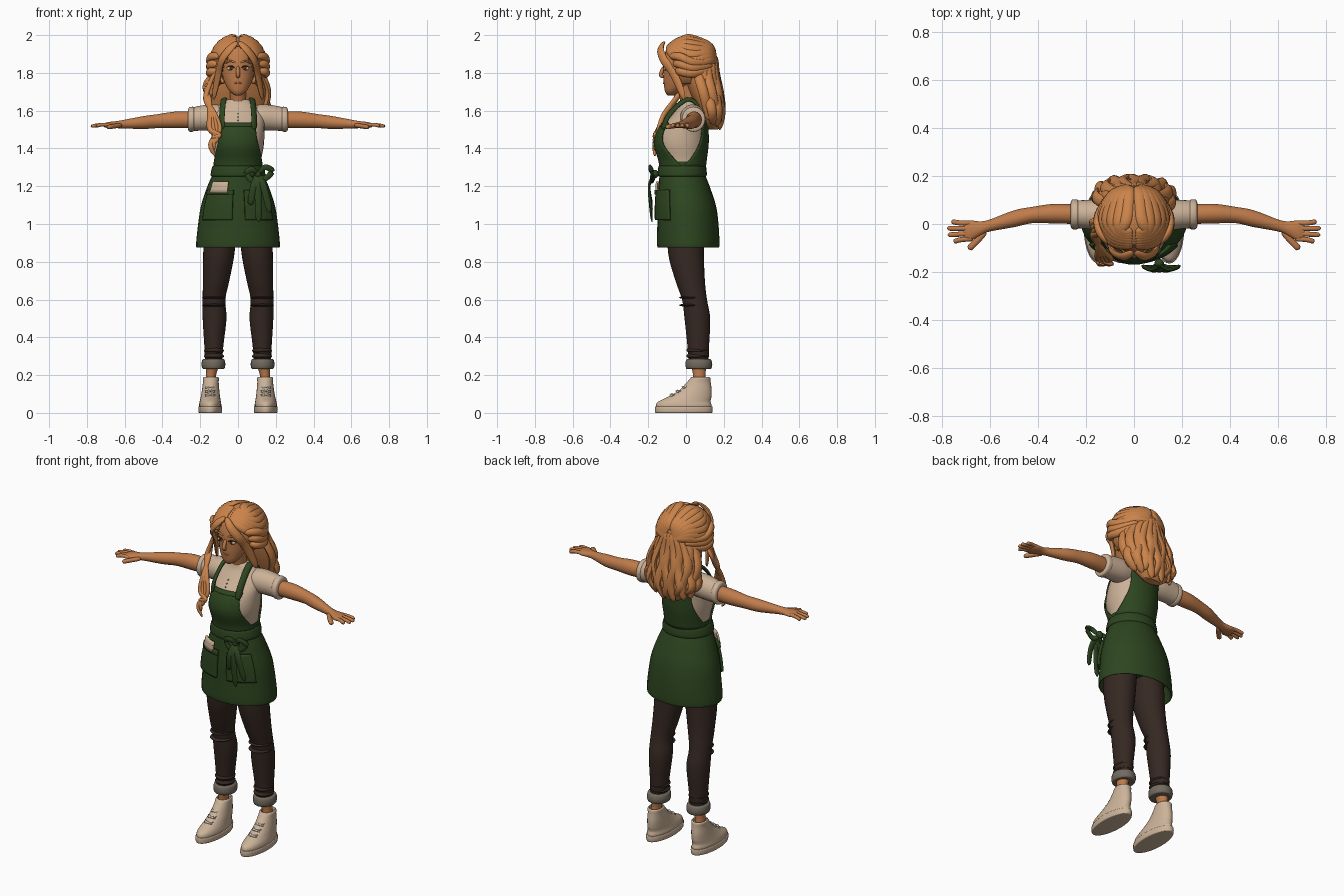
import bpy, bmesh, math
from mathutils import Vector

cube = bpy.data.objects.get("Cube")
if cube:
    bpy.data.objects.remove(cube, do_unlink=True)


def material(name, *rgb):
    m = bpy.data.materials.new(name)
    m.use_nodes = True
    m.diffuse_color = (*rgb, 1)
    node = next(n for n in m.node_tree.nodes if n.type == 'BSDF_PRINCIPLED')
    node.inputs["Base Color"].default_value = (*rgb, 1)
    return m


HAIR = material("copper_hair", .60, .23, .07)
SKIN = material("warm_skin", .52, .20, .07)
GREEN = material("apron_green", .026, .06, .014)
BROWN = material("trouser_brown", .036, .021, .016)
GREY = material("cuff_grey", .17, .145, .115)
SHIRT = material("shirt_cream", .60, .44, .31)
SHOE = material("shoe_cream", .60, .45, .32)
WHITE = material("eye_white", .7, .6, .5)
DARK = material("dark_brown", .06, .025, .012)
LIPS = material("lip_red", .36, .11, .05)
SIDES = (("left", 1), ("right", -1))


# ---- helpers ----
def spline(keys, n=6):
    """Catmull-Rom samples through tuples of any length."""
    out, last = [], len(keys) - 1
    for i in range(last):
        quad = [keys[max(0, min(last, i + k))] for k in (-1, 0, 1, 2)]
        for j in range(n):
            t = j / n
            out.append(tuple(b + t * ((c - a) / 2 + t * (a - 2.5 * b + 2 * c - d / 2
                       + t * (1.5 * (b - c) + (d - a) / 2))) for a, b, c, d in zip(*quad)))
    return out + [tuple(keys[-1])]


def build(name, rows, mat, closed=True):
    """Mesh from rows of points; closed rows become a capped tube."""
    bm = bmesh.new()
    grid = [[bm.verts.new(p) for p in row] for row in rows]
    n = len(grid[0])
    for a, b in zip(grid, grid[1:]):
        for i in range(n if closed else n - 1):
            j = (i + 1) % n
            bm.faces.new((a[i], a[j], b[j], b[i]))
    if closed:
        bm.faces.new(grid[0])
        bm.faces.new(grid[-1])
    bmesh.ops.recalc_face_normals(bm, faces=bm.faces)
    return finish(name, bm, mat)


def finish(name, bm, mat):
    mesh = bpy.data.meshes.new(name)
    bm.to_mesh(mesh)
    bm.free()
    mesh.materials.append(mat)
    ob = bpy.data.objects.new(name, mesh)
    bpy.context.collection.objects.link(ob)
    bpy.ops.object.select_all(action='DESELECT')
    ob.select_set(True)
    bpy.context.view_layer.objects.active = ob
    bpy.ops.object.shade_smooth_by_angle(angle=math.radians(50))
    return ob


def oval(c, u, v, n=28):
    turn = [2 * math.pi * i / n for i in range(n)]
    return [c + u * math.cos(a) + v * math.sin(a) for a in turn]


def loft(name, keys, mat, side=1, along='z', n=5):
    """Keys are position, two centre coordinates and two radii."""
    rows = []
    for t, a, b, ra, rb in spline(keys, n):
        if along == 'z':
            rows.append(oval(Vector((a * side, b, t)), Vector((ra, 0, 0)), Vector((0, rb, 0))))
        else:
            rows.append(oval(Vector((t * side, a, b)), Vector((0, ra, 0)), Vector((0, 0, rb))))
    return build(name, rows, mat)


def strand(name, path, width, thick, mat, hub=(0, 0, 1.8), p=4, n=6):
    """Flattened tapering tube whose flat side faces away from the hub."""
    pts = [Vector(q) for q in spline(path, n)]
    rows, last = [], len(pts) - 1
    for i, q in enumerate(pts):
        tan = (pts[min(last, i + 1)] - pts[max(0, i - 1)]).normalized()
        u = tan.cross(q - Vector(hub)).normalized()
        s = max(.03, 1 - abs(2 * i / last - 1) ** p) ** .5
        rows.append(oval(q, u * width * s, u.cross(tan) * thick * s, 10))
    return build(name, rows, mat)


def patch(name, base, z0, z1, a0, a1, mat, gap=.006, thick=.008, rows=14):
    """Cloth panel hugging a loft; a0 and a1 give its angles from the front at height z."""
    rings, out = sorted(spline(base, 8)), []
    for r in range(rows + 1):
        z = z0 + (z1 - z0) * r / rows
        k = max(i for i in range(len(rings) - 1) if rings[i][0] <= z)
        lo, hi = rings[k], rings[k + 1]
        f = (z - lo[0]) / (hi[0] - lo[0])
        _, cx, cy, rx, ry = [a + (b - a) * f for a, b in zip(lo, hi)]
        angles = [math.radians(a0(z) + (a1(z) - a0(z)) * i / 20) for i in range(21)]
        out.append([(cx + (rx + gap) * math.sin(a), cy - (ry + gap) * math.cos(a), z) for a in angles])
    ob = build(name, out, mat, closed=False)
    mod = ob.modifiers.new("thickness", 'SOLIDIFY')
    mod.thickness, mod.offset = thick, 0
    return ob


def ball(name, c, r, mat):
    bm = bmesh.new()
    bmesh.ops.create_uvsphere(bm, u_segments=20, v_segments=12, radius=1)
    for v in bm.verts:
        v.co = Vector(c) + Vector([a * b for a, b in zip(v.co, r)])
    return finish(name, bm, mat)


# ---- shirt, apron and skirt ----
torso = [(1.25, 0, -.02, .125, .11), (1.33, 0, -.018, .122, .117), (1.42, 0, -.025, .137, .135),
         (1.5, 0, -.015, .14, .125), (1.57, 0, .015, .14, .095), (1.62, 0, .025, .11, .065),
         (1.65, 0, .022, .07, .05), (1.66, 0, .02, .05, .045)]
skirt = [(.96, 0, .012, .19, .14), (.885, 0, .012, .212, .155), (.89, 0, .012, .222, .165),
         (1, 0, .01, .211, .162), (1.1, 0, .003, .195, .155), (1.2, 0, -.01, .162, .135),
         (1.27, 0, -.02, .133, .12), (1.33, 0, -.02, .127, .12)]
loft("shirt_body", torso, SHIRT)
loft("apron_skirt", skirt, GREEN)
loft("waistband", [(1.25, 0, -.02, .135, .12), (1.26, 0, -.02, .145, .13),
                   (1.3, 0, -.02, .137, .127), (1.31, 0, -.02, .128, .12)], GREEN)


def bib_edge(z):
    return 40 + 50 * max(0, (1.5 - z) / .2) ** 2


patch("bib_front", torso, 1.3, 1.53, lambda z: -bib_edge(z), bib_edge, GREEN)
patch("bib_hem", torso, 1.515, 1.535, lambda z: -41, lambda z: 41, GREEN, .009, .008, 3)
patch("bib_back", torso, 1.3, 1.6, lambda z: 180 - bib_edge(z), lambda z: 180 + bib_edge(z), GREEN)
patch("right_pocket", skirt, 1.02, 1.18, lambda z: -58, lambda z: -8, GREEN, .008, .014)
patch("right_pocket_hem", skirt, 1.155, 1.18, lambda z: -59, lambda z: -7, GREEN, .013, .014, 3)
patch("left_pocket", skirt, 1.02, 1.18, lambda z: 10, lambda z: 56, GREEN, .008, .014)
patch("pocket_note", skirt, 1.165, 1.225, lambda z: -50, lambda z: -17, SHIRT, .018, .01, 3)
for i in range(3):
    ball("shirt_button", (0, -.092 - .013 * i, 1.585 - .018 * i), (.004, .004, .004), WHITE)

# Bow with two loops and hanging tails
ball("bow_knot", (.105, -.165, 1.265), (.02, .02, .022), GREEN)
for x, z in ((.18, 1.285), (.045, 1.275)):
    mid = (x + .105) / 2
    strand("bow_loop", [(.105, -.17, 1.265), (mid, -.19, z + .015), (x, -.18, z - .005),
                        (mid, -.18, z - .045), (.105, -.165, 1.255)], .009, .016, GREEN, (.11, -.17, 1))
for x, z in ((.065, 1.1), (.17, 1.06), (.11, 1.01)):
    strand("bow_tail", [(.105, -.165, 1.26), ((x + .1) / 2, -.195, 1.2), (x, -.18, z)],
           .018, .007, GREEN, (.1, .1, 1.15), 8)

# ---- arms, legs and shoes, mirrored ----
for side, s in SIDES:
    strand(side + "_apron_strap", [(s * .085, -.125, 1.5), (s * .085, -.095, 1.57), (s * .08, -.035, 1.635),
           (s * .075, .02, 1.66), (s * .08, .075, 1.62), (s * .08, .1, 1.56)], .018, .009, GREEN, (0, 0, 1.5), 12)
    loft(side + "_sleeve", [(.06, .03, 1.565, .06, .06), (.13, .036, 1.565, .066, .068),
         (.2, .04, 1.56, .06, .066), (.255, .04, 1.553, .057, .06)], SHIRT, s, 'x')
    loft(side + "_sleeve_hem", [(.232, .04, 1.555, .056, .06), (.238, .04, 1.555, .062, .066),
         (.258, .04, 1.553, .061, .064), (.264, .04, 1.552, .05, .053)], SHIRT, s, 'x')
    loft(side + "_arm", [(.22, .04, 1.552, .04, .043), (.33, .043, 1.551, .041, .044),
         (.42, .038, 1.545, .034, .037), (.5, .022, 1.537, .035, .034), (.6, -.006, 1.529, .025, .023),
         (.64, -.018, 1.526, .029, .019), (.685, -.028, 1.524, .043, .016), (.71, -.03, 1.523, .036, .01)],
         SKIN, s, 'x')
    for i, tip in enumerate((.762, .78, .777, .752)):
        y = .004 - .022 * i
        strand(side + "_finger", [(s * .67, y, 1.524), (s * .72, y - .001 * i, 1.526),
               (s * tip, y + .006 - .006 * i, 1.517)], .0105, .01, SKIN, (0, 0, 0), 8)
    strand(side + "_thumb", [(s * .62, -.03, 1.522), (s * .655, -.07, 1.518), (s * .69, -.105, 1.512)],
           .014, .012, SKIN, (0, 0, 0), 8)
    loft(side + "_trouser_leg", [(.25, .13, .067, .045, .052), (.35, .128, .065, .05, .057),
         (.5, .124, .06, .063, .068), (.6, .127, .045, .06, .066), (.7, .116, .022, .07, .078),
         (.85, .101, 0, .083, .095), (1.05, .09, 0, .086, .1)], BROWN, s)
    for z in (.3, .33, .57, .61):
        loft(side + "_trouser_fold", [(z - .012, .127, .06, .04, .045), (z, .127, .062 - .03 * (z > .5), .054
             + .009 * (z > .5), .06 + .01 * (z > .5)), (z + .014, .127, .055, .04, .045)], BROWN, s)
    loft(side + "_trouser_cuff", [(.232, .13, .068, .045, .05), (.235, .13, .068, .058, .066),
         (.258, .13, .068, .063, .071), (.282, .13, .067, .058, .065), (.286, .13, .067, .045, .05)], GREY, s)
    loft(side + "_ankle", [(.15, .145, .072, .03, .035), (.2, .143, .07, .027, .033),
         (.25, .135, .068, .035, .04)], SKIN, s)
    loft(side + "_shoe", [(.015, .147, -.012, .056, .143), (.04, .147, -.012, .059, .147),
         (.06, .147, -.008, .056, .138), (.085, .146, .02, .051, .115), (.12, .145, .05, .046, .086),
         (.16, .144, .067, .042, .064), (.185, .144, .076, .042, .052), (.19, .144, .076, .034, .044),
         (.178, .144, .076, .03, .04)], SHOE, s)
    loft(side + "_shoe_sole", [(0, .147, -.012, .056, .146), (.004, .147, -.012, .062, .152),
         (.03, .147, -.012, .063, .153), (.034, .147, -.012, .058, .148)], SHOE, s, n=3)
    for i in range(4):
        y, z = -.082 + .032 * i, .088 + .021 * i
        for d in (-1, 1):
            strand(side + "_shoe_lace", [(s * .147 - .026 * d, y + .012, z), (s * .147, y, z + .008),
                   (s * .147 + .026 * d, y + .022, z + .008)], .005, .005, WHITE, (s * .147, .1, 0), 8)

# ---- head and face ----
loft("neck", [(1.58, 0, .02, .05, .045), (1.64, 0, .015, .042, .042), (1.74, 0, -.01, .042, .045)], SKIN)
loft("head", [(1.68, 0, -.08, .012, .015), (1.69, 0, -.076, .03, .029), (1.71, 0, -.067, .05, .046),
              (1.75, 0, -.045, .072, .073), (1.8, 0, -.03, .086, .09), (1.86, 0, -.015, .093, .105),
              (1.92, 0, 0, .085, .1), (1.96, 0, 0, .05, .06)], SKIN)
strand("nose", [(0, -.115, 1.835), (0, -.127, 1.81), (0, -.133, 1.788), (0, -.118, 1.777)], .011, .011, SKIN)
strand("mouth", [(-.027, -.108, 1.753), (0, -.119, 1.745), (.027, -.108, 1.753)], .005, .004, LIPS, (0, 0, 1.75))
for side, s in SIDES:
    ball(side + "_eye", (s * .038, -.106, 1.824), (.021, .012, .011), WHITE)
    ball(side + "_iris", (s * .037, -.1145, 1.824), (.009, .005, .01), DARK)
    strand(side + "_eyelid", [(s * .016, -.116, 1.825), (s * .036, -.118, 1.837), (s * .063, -.1, 1.828)],
           .003, .004, DARK)
    strand(side + "_eyebrow", [(s * .014, -.12, 1.853), (s * .04, -.116, 1.863), (s * .07, -.095, 1.85)],
           .005, .004, HAIR)
    ball(side + "_ear", (s * .092, -.02, 1.8), (.012, .02, .03), SKIN)
    ball(side + "_earring", (s * .1, -.035, 1.745), (.008, .008, .014), HAIR)

# ---- hair cap with an arched opening for the face ----
CENTRE, RADII = Vector((0, .015, 1.85)), (.138, .15, .143)
bm = bmesh.new()
bmesh.ops.create_uvsphere(bm, u_segments=64, v_segments=40, radius=1)
for v in bm.verts:
    v.co = CENTRE + Vector([a * b for a, b in zip(v.co, RADII)])
hidden = []
for f in bm.faces:
    x, y, z = f.calc_center_median()
    if z < 1.74 or (y < -.045 and z < 1.955 - 16 * x * x):
        hidden.append(f)
bmesh.ops.delete(bm, geom=hidden, context='FACES')
cap = finish("hair_cap", bm, HAIR)
cap.modifiers.new("thickness", 'SOLIDIFY').thickness = .02


def on_cap(d, lift=1):
    d = Vector(d).normalized() * lift
    return tuple(CENTRE + Vector([a * b for a, b in zip(d, RADII)]))


# Locks swept from the parting to the back, and the locks framing the face
for side, s in SIDES:
    for i in range(7):
        e = math.radians(-8 + 14 * i)
        strand(side + "_swept_lock", [on_cap((s * .04, -.72 + .07 * i, .66 + .04 * i)),
               on_cap((s * (.3 + .3 * math.cos(e)), -.5 + .04 * i, .4 + .5 * math.sin(e))),
               on_cap((s * math.cos(e), .05, math.sin(e)), 1.04 - .005 * i),
               on_cap((s * .7 * math.cos(e), .7, .2 + .5 * math.sin(e)), 1.02),
               on_cap((s * .12, 1, .05 + .05 * i))], .026, .014, HAIR, CENTRE)
    for i in range(3):
        strand(side + "_twist", [(s * .1, -.085 + .02 * i, 1.89 - .04 * i), (s * .145, -.03, 1.885 - .04 * i),
               (s * .148, .04, 1.855 - .03 * i), (s * .09, .14, 1.86 - .02 * i)], .022, .016, HAIR, CENTRE)
    strand(side + "_fringe", [(s * .004, -.115, 1.965), (s * .045, -.135, 1.925), (s * .085, -.118, 1.87),
           (s * .1, -.075, 1.81), (s * .115, -.04, 1.74), (s * .13, -.01, 1.66)], .024, .013, HAIR)

# Long wavy mass at the back, covered by separate locks
mass = [(1.9, 0, .06, .1, .09), (1.8, 0, .075, .133, .09), (1.7, -.005, .1, .15, .082),
        (1.6, -.005, .13, .145, .063), (1.54, 0, .14, .11, .045), (1.5, 0, .145, .06, .025)]
loft("back_hair", mass, HAIR)
for i in range(13):
    a = math.radians(-96 + 16 * i)
    sx, cy, wave = math.sin(a), math.cos(a), .012 * (-1) ** i
    strand("back_lock", [(.06 * sx, .09 + .07 * cy, 1.89), (.125 * sx, .075 + .09 * cy, 1.8),
           (.15 * sx + wave, .1 + .085 * cy, 1.7), (.152 * sx - wave, .125 + .07 * cy, 1.6),
           (.12 * sx + wave, .135 + .045 * cy, 1.5 + .04 * abs(sx) + wave)], .026, .015, HAIR, (0, .08, 1.7))
# Loose curls falling over the right shoulder
for i in range(4):
    d = .016 * i
    strand("shoulder_curl", [(-.115, -.05 + d, 1.82), (-.15 - d / 2, -.04 + d, 1.74), (-.17 + d / 3, -.055, 1.66),
           (-.125 - d / 2, -.115, 1.58), (-.1 - d, -.145, 1.5), (-.145 + d, -.165, 1.42 + d),
           (-.12 - d / 2, -.165, 1.36 + 2 * d)], .016, .012, HAIR, (0, .1, 1.6))
